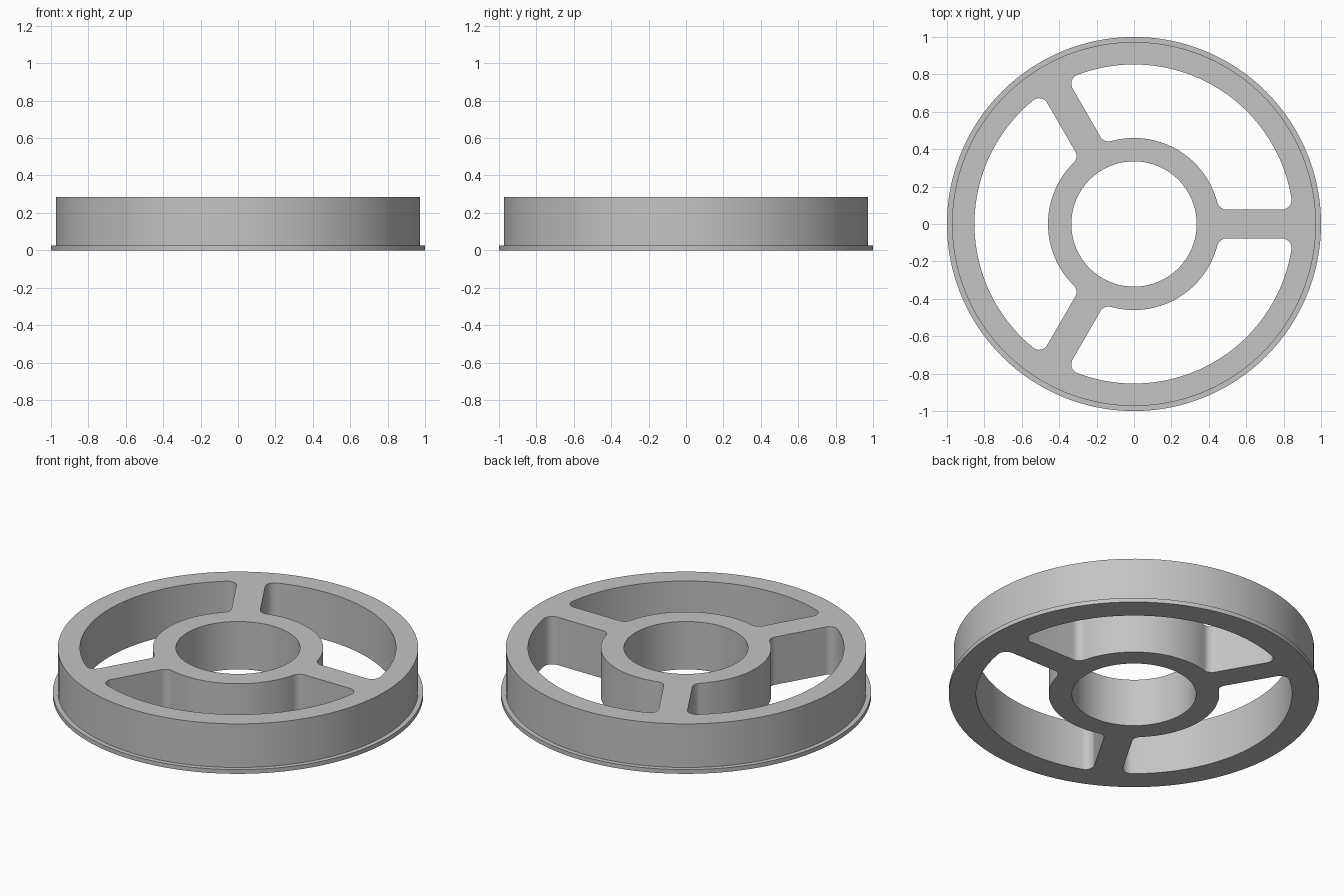
import bpy, bmesh
from math import sin, cos, pi, atan2, sqrt

if "Cube" in bpy.data.objects:
    bpy.data.objects.remove(bpy.data.objects["Cube"], do_unlink=True)

FLANGE_R, BODY_R, RIM_R, HUB_R, BORE_R = 1.0, 0.973, 0.853, 0.46, 0.335
HEIGHT, FLANGE_H = 0.285, 0.025
SPOKE_HALF, FILLET = 0.078, 0.05
SEGMENTS = 128


def arc(cx, cy, r, a, b, n):
    """Points along an arc from angle a to angle b."""
    return [(cx + r * cos(a + (b - a) * i / n), cy + r * sin(a + (b - a) * i / n))
            for i in range(n + 1)]


def circle(r):
    return arc(0, 0, r, 0, 2 * pi, SEGMENTS)[:-1]


def rotate(points, a):
    return [(x * cos(a) - y * sin(a), x * sin(a) + y * cos(a)) for x, y in points]


def window():
    """Rounded opening between two neighbouring spokes."""
    cy = SPOKE_HALF + FILLET
    xo = sqrt((RIM_R - FILLET) ** 2 - cy ** 2)
    xi = sqrt((HUB_R + FILLET) ** 2 - cy ** 2)
    to, ti = atan2(cy, xo), atan2(cy, xi)
    half = arc(0, 0, RIM_R, pi / 3, to, 20)
    half += arc(xo, cy, FILLET, to, -pi / 2, 10)[1:]
    half += arc(xi, cy, FILLET, -pi / 2, ti - pi, 10)
    half += arc(0, 0, HUB_R, ti, pi / 3, 16)[1:]
    # Mirror the half outline across the middle of the sector
    c, s = cos(2 * pi / 3), sin(2 * pi / 3)
    other = [(x * c + y * s, x * s - y * c) for x, y in half[1:-1]]
    return half + other[::-1]


bm = bmesh.new()


def ring(points, z):
    verts = [bm.verts.new((x, y, z)) for x, y in points]
    edges = [bm.edges.new((v, verts[(i + 1) % len(verts)])) for i, v in enumerate(verts)]
    return verts, edges


def wall(a, b):
    n = len(a)
    for i in range(n):
        j = (i + 1) % n
        bm.faces.new((a[i], a[j], b[j], b[i]))


bottom_edges, top_edges = [], []

# Outer tread with its thin flange
rings = [ring(circle(r), z) for r, z in
         ((FLANGE_R, 0), (FLANGE_R, FLANGE_H), (BODY_R, FLANGE_H), (BODY_R, HEIGHT))]
for lower, upper in zip(rings, rings[1:]):
    wall(lower[0], upper[0])
bottom_edges += rings[0][1]
top_edges += rings[-1][1]

# Central bore and the three windows
for outline in [circle(BORE_R)] + [rotate(window(), k * 2 * pi / 3) for k in range(3)]:
    low, high = ring(outline, 0), ring(outline, HEIGHT)
    wall(low[0], high[0])
    bottom_edges += low[1]
    top_edges += high[1]

# Flat top and bottom
for edges, z in ((bottom_edges, -1), (top_edges, 1)):
    bmesh.ops.triangle_fill(bm, edges=edges, use_beauty=True, normal=(0, 0, z))
bmesh.ops.recalc_face_normals(bm, faces=bm.faces[:])

mesh = bpy.data.meshes.new("spoked_wheel")
bm.to_mesh(mesh)
bm.free()
wheel = bpy.data.objects.new("spoked_wheel", mesh)
bpy.context.collection.objects.link(wheel)

# Plain grey finish
grey = bpy.data.materials.new("light_grey")
grey.use_nodes = True
colour = (0.55, 0.55, 0.55, 1)
grey.diffuse_color = colour
grey.node_tree.nodes["Principled BSDF"].inputs["Base Color"].default_value = colour
mesh.materials.append(grey)

bpy.ops.object.select_all(action="DESELECT")
wheel.select_set(True)
bpy.context.view_layer.objects.active = wheel
bpy.ops.object.shade_smooth_by_angle(angle=pi / 6)
